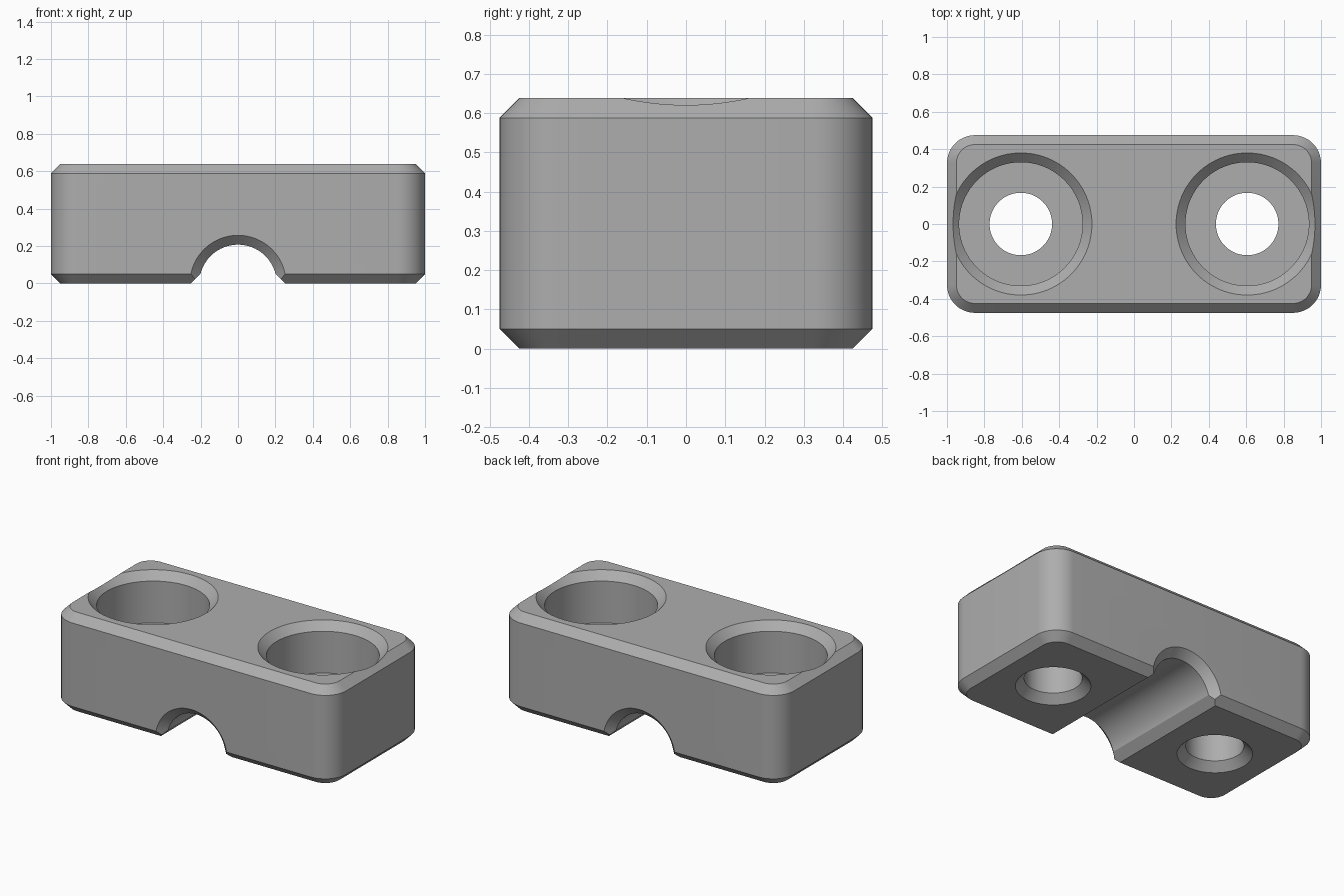
import bpy, bmesh
from math import cos, sin, pi, radians
from mathutils import Matrix

cube = bpy.data.objects.get("Cube")
if cube:
    bpy.data.objects.remove(cube, do_unlink=True)

LENGTH, WIDTH, HEIGHT = 2.0, 0.95, 0.638
CORNER, CHAMFER = 0.15, 0.05
BORE_X, BORE_R, HOLE_R, FLOOR_Z = 0.605, 0.33, 0.167, 0.319
GROOVE_R = 0.207

grey = bpy.data.materials.new("plain grey")
grey.use_nodes = True
colour = (0.42, 0.42, 0.42, 1)
grey.diffuse_color = colour
grey.node_tree.nodes["Principled BSDF"].inputs["Base Color"].default_value = colour


def make_object(name, bm):
    bmesh.ops.recalc_face_normals(bm, faces=bm.faces)
    mesh = bpy.data.meshes.new(name)
    bm.to_mesh(mesh)
    bm.free()
    mesh.materials.append(grey)
    obj = bpy.data.objects.new(name, mesh)
    bpy.context.collection.objects.link(obj)
    return obj


def lathe(name, profile, matrix, sides=96):
    """Closed solid of revolution from (radius, height) points."""
    bm = bmesh.new()
    rings = [[bm.verts.new((r * cos(2 * pi * i / sides), r * sin(2 * pi * i / sides), h))
              for i in range(sides)] for r, h in profile]
    for low, high in zip(rings, rings[1:]):
        for i in range(sides):
            j = (i + 1) % sides
            bm.faces.new((low[i], low[j], high[j], high[i]))
    bm.faces.new(rings[0])
    bm.faces.new(rings[-1])
    bm.transform(matrix)
    return make_object(name, bm)


# Block with rounded upright corners and chamfered rims
bm = bmesh.new()
bmesh.ops.create_cube(bm, size=1, matrix=Matrix.Translation((0, 0, HEIGHT / 2))
                      @ Matrix.Diagonal((LENGTH, WIDTH, HEIGHT, 1)))
upright = [e for e in bm.edges if abs(e.verts[0].co.z - e.verts[1].co.z) > 0.1]
bmesh.ops.bevel(bm, geom=upright, offset=CORNER, segments=12, profile=0.5, affect='EDGES')
rims = [e for e in bm.edges if abs(e.verts[0].co.z - e.verts[1].co.z) < 0.01]
bmesh.ops.bevel(bm, geom=rims, offset=CHAMFER * 2 ** 0.5, offset_type='WIDTH',
                segments=1, affect='EDGES')
block = make_object("clamp_block", bm)

# Stepped bolt holes, chamfered at both ends
c = CHAMFER
hole_profile = [(HOLE_R + 2 * c, -c), (HOLE_R, c), (HOLE_R, FLOOR_Z), (BORE_R, FLOOR_Z),
                (BORE_R, HEIGHT - c), (BORE_R + 2 * c, HEIGHT + c)]
cutters = [lathe(side + "_hole_cutter", hole_profile, Matrix.Translation((x, 0, 0)))
           for side, x in (("left", BORE_X), ("right", -BORE_X))]

# Half-round groove underneath, flared at front and back
y = WIDTH / 2
groove_profile = [(GROOVE_R + 2 * c, -y - c), (GROOVE_R, c - y),
                  (GROOVE_R, y - c), (GROOVE_R + 2 * c, y + c)]
cutters.append(lathe("groove_cutter", groove_profile, Matrix.Rotation(radians(90), 4, 'X')))

# Chamfer along the groove's lower edges
bm = bmesh.new()
half = GROOVE_R + 0.045
outline = [(-half - c, -c), (half + c, -c), (half - 2 * c, 2 * c), (-half + 2 * c, 2 * c)]
base = bm.faces.new([bm.verts.new((x, -0.6, z)) for x, z in outline])
swept = bmesh.ops.extrude_face_region(bm, geom=[base])["geom"]
bmesh.ops.translate(bm, vec=(0, 1.2, 0),
                    verts=[v for v in swept if isinstance(v, bmesh.types.BMVert)])
cutters.append(make_object("groove_edge_cutter", bm))

# Cut, bake the result and remove the cutters
for cutter in cutters:
    cut = block.modifiers.new(cutter.name, 'BOOLEAN')
    cut.operation = 'DIFFERENCE'
    cut.solver = 'EXACT'
    cut.object = cutter
    cutter.hide_render = True
bpy.ops.object.select_all(action='DESELECT')
bpy.context.view_layer.objects.active = block
block.select_set(True)
for cutter in cutters:
    bpy.ops.object.modifier_apply(modifier=cutter.name)
    bpy.data.objects.remove(cutter, do_unlink=True)
bpy.ops.object.shade_smooth_by_angle(angle=radians(30))
